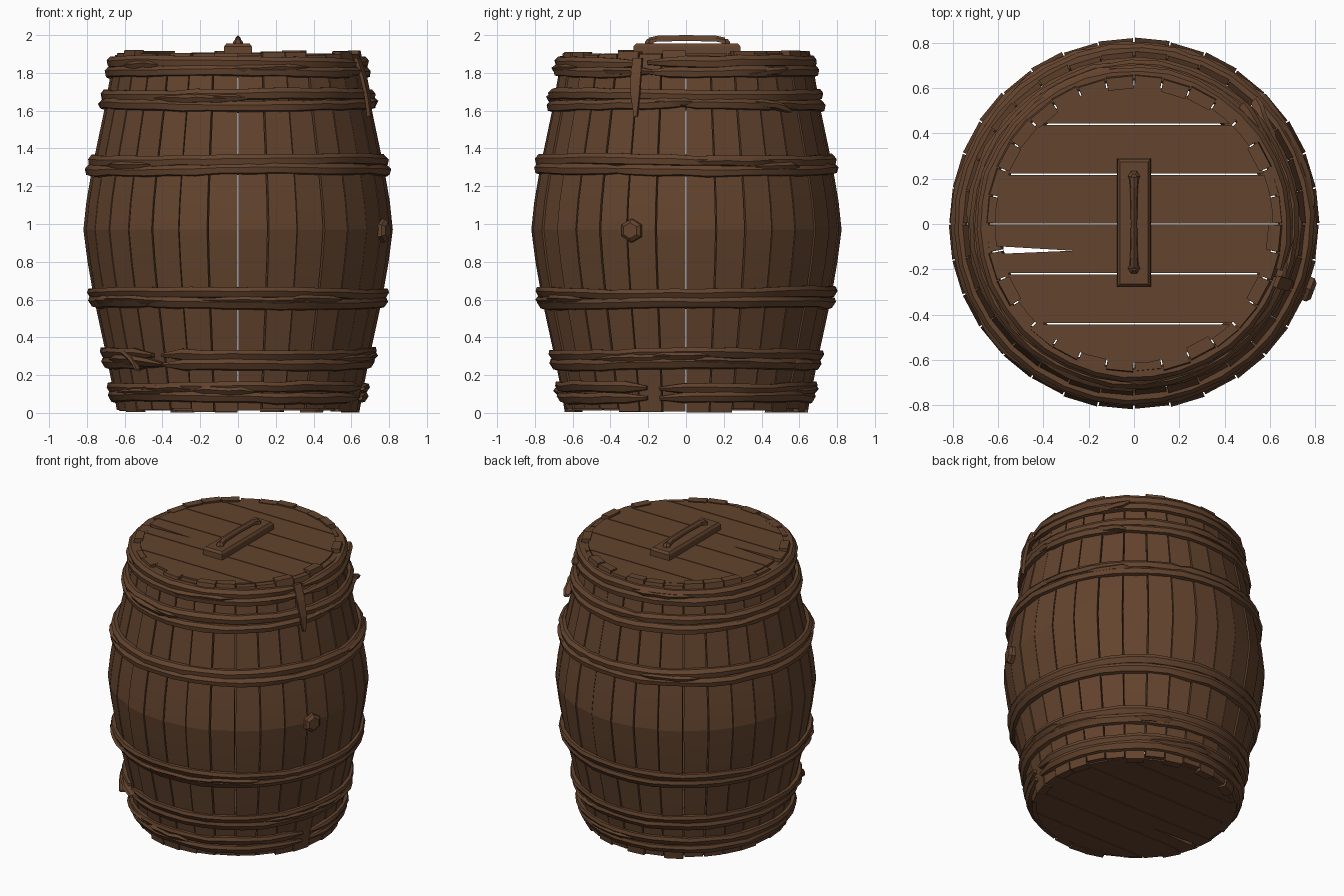
import bpy, bmesh, math, random
from mathutils import Vector

if "Cube" in bpy.data.objects:
    bpy.data.objects.remove(bpy.data.objects["Cube"])

random.seed(4)
wood = bpy.data.materials.new("brown_wood")
wood.diffuse_color = (0.125, 0.057, 0.027, 1)
wood.use_nodes = True
wood.node_tree.nodes["Principled BSDF"].inputs["Base Color"].default_value = wood.diffuse_color

PROFILE = [(0.01, .645), (.15, .67), (.3, .70), (.6, .765), (.8, .80), (.97, .822),
           (1.12, .806), (1.3, .775), (1.6, .712), (1.77, .682), (1.91, .655)]
TAU = 2 * math.pi


def radius(z):
    z = min(max(z, .011), 1.909)
    for (z0, r0), (z1, r1) in zip(PROFILE, PROFILE[1:]):
        if z <= z1:
            return r0 + (r1 - r0) * (z - z0) / (z1 - z0)


def polar(r, a, z):
    return Vector((r * math.cos(a), r * math.sin(a), z))


def loft(bm, rings):
    """Skin closed cross-sections and cap both ends."""
    vs = [[bm.verts.new(p) for p in ring] for ring in rings]
    n = len(vs[0])
    for a, b in zip(vs, vs[1:]):
        for i in range(n):
            bm.faces.new((a[i], a[(i + 1) % n], b[(i + 1) % n], b[i]))
    bm.faces.new(vs[0][::-1])
    bm.faces.new(vs[-1])


def finish(bm, name, smooth=None):
    bmesh.ops.recalc_face_normals(bm, faces=bm.faces)
    me = bpy.data.meshes.new(name)
    bm.to_mesh(me)
    bm.free()
    me.materials.append(wood)
    ob = bpy.data.objects.new(name, me)
    bpy.context.collection.objects.link(ob)
    if smooth:
        bpy.ops.object.select_all(action='DESELECT')
        ob.select_set(True)
        bpy.context.view_layer.objects.active = ob
        bpy.ops.object.shade_smooth_by_angle(angle=math.radians(smooth))
    return ob


# staves: curved planks with narrow gaps and uneven ends
bm = bmesh.new()
N = 32
for i in range(N):
    a0, a1 = TAU * i / N, TAU * (i + 1) / N
    top, bot = random.uniform(1.885, 1.92), random.uniform(0.0, .025)
    dr = random.uniform(-.006, .003)
    rings = []
    for k, (z, r) in enumerate(PROFILE):
        z = bot if k == 0 else top if k == len(PROFILE) - 1 else z
        g = .0035 / r
        r += dr
        rings.append([polar(r, a0 + g, z), polar(r, a1 - g, z),
                      polar(r - .055, a1 - g, z), polar(r - .055, a0 + g, z)])
    loft(bm, rings)
finish(bm, "staves", 8)


# hoops: pairs of split-wood strands with tapered, overlapping ends
def strand(bm, z, a0, a1, h, thick, drop=0, flare=0, taper=.12):
    steps = max(5, round((a1 - a0) / TAU * 34))
    ph = random.uniform(0, TAU)
    rings = []
    for i in range(steps + 1):
        t = i / steps
        a = a0 + (a1 - a0) * t
        end = min(1, .35 + min(t, 1 - t) / taper)
        zc = z + .006 * math.sin(2 * a + ph) + random.uniform(-.004, .004) - drop * t * t
        hh = h * end * random.uniform(.9, 1.1)
        th = thick * random.uniform(.85, 1.15) * (.5 + .5 * end)
        f = flare * t * t
        lo, hi = zc - hh / 2, zc + hh / 2
        rings.append([polar(radius(lo) - .015 + f, a, lo),
                      polar(radius(lo) + th * .6 + f, a, lo + hh * .15),
                      polar(radius(zc) + th + f, a, zc + hh * .15),
                      polar(radius(hi) + th * .6 + f, a, hi),
                      polar(radius(hi) - .015 + f, a, hi)])
    loft(bm, rings)


D = math.radians
# name, height, break angle (degrees), break width (negative = overlap)
for name, z, brk, gap in [("bottom_hoop", .105, -15, 6), ("lower_hoop", .28, -127, 5),
                          ("lower_belly_hoop", .605, -80, -14), ("upper_belly_hoop", 1.31, 22, -12),
                          ("upper_hoop", 1.655, 48, -8), ("top_hoop", 1.83, -19, 3)]:
    bm = bmesh.new()
    for s in (-1, 1):
        b = brk + (0 if gap > 0 else s * 50)
        strand(bm, z + s * .026, D(b + gap / 2), D(b + 360 - gap / 2), .062, .03, taper=.02)
    # short strips woven over the hoop
    for k in range(4):
        a = random.uniform(0, TAU)
        strand(bm, z + random.uniform(-.02, .02), a, a + random.uniform(.3, .8), .045, .037, taper=.3)
    finish(bm, name, 25)

# loose splinters sprung from broken hoops
bm = bmesh.new()
strand(bm, .275, D(-162), D(-124), .055, .04, drop=.03, flare=.015, taper=.3)
strand(bm, .31, D(-150), D(-136), .045, .035, drop=.09, flare=.05, taper=.3)
strand(bm, 1.64, D(30), D(46), .045, .035, drop=.05, flare=.05, taper=.3)
strand(bm, 1.80, D(28), D(48), .04, .03, drop=-.03, flare=.04, taper=.3)
finish(bm, "loose_splinters", 25)

# strip hanging down from the break in the top hoop
bm = bmesh.new()
rings = []
for z, w, out in [(1.88, .025, .03), (1.78, .026, .045), (1.68, .022, .048), (1.57, .008, .035)]:
    a = D(-22) + (1.88 - z) * .06
    r = radius(z)
    rings.append([polar(r + out, a - w / r, z), polar(r + out, a + w / r, z),
                  polar(r + out - .02, a + w / r, z), polar(r + out - .02, a - w / r, z)])
loft(bm, rings)
finish(bm, "hanging_strip")


# lid and base: planks clipped to a circle
def plank_disc(name, z0, z1, crack_sign):
    bm = bmesh.new()
    R, W = .615, .22
    for k in range(-3, 3):
        y0 = max(k * W + .003, -R + .004)
        y1 = min((k + 1) * W - .003, R - .004)
        ys = [y0 + (y1 - y0) * j / 5 for j in range(6)]
        right = [(math.sqrt(R * R - y * y), y) for y in ys]
        left = [(-x, y) for x, y in reversed(right)]
        if k == -1:  # pointed crack in one plank
            left[2:4] = [(left[2][0], -.098), (-.27, -.118), (left[3][0], -.132)]
        pts = [(x * crack_sign, y) for x, y in right + left]
        loft(bm, [[Vector((x, y, z)) for x, y in pts] for z in (z0, z1)])
    finish(bm, name)


plank_disc("lid", 1.86, 1.903, 1)
plank_disc("base", .012, .05, 1)

# handle plate with slightly chamfered top
bm = bmesh.new()
loft(bm, [[Vector((sx * w, .005 + sy * l, z)) for sx, sy in ((-1, -1), (1, -1), (1, 1), (-1, 1))]
          for z, w, l in ((1.89, .075, .285), (1.94, .073, .283), (1.955, .062, .27))])
finish(bm, "handle_plate")

# low arched grip with a ridged top
bm = bmesh.new()
rings = []
for y, z, w in [(-.205, 1.945, .026), (-.195, 1.968, .022), (-.15, 1.978, .017),
                (0, 1.981, .014), (.16, 1.978, .017), (.205, 1.968, .022), (.215, 1.945, .026)]:
    rings.append([Vector((-w, y, z - .012)), Vector((w, y, z - .012)),
                  Vector((w * .8, y, z + .006)), Vector((0, y, z + .019)), Vector((-w * .8, y, z + .006))])
loft(bm, rings)
finish(bm, "grip")
bm = bmesh.new()
for y in (-.195, .21):
    loft(bm, [[Vector((r * math.cos(TAU * i / 6), y + r * math.sin(TAU * i / 6), z)) for i in range(6)]
              for z, r in ((1.94, .03), (1.965, .025), (1.98, .012))])
finish(bm, "grip_ends")

# bung plugged into the side
bm = bmesh.new()
a = D(-20.5)
out = Vector((math.cos(a), math.sin(a), 0))
side = Vector((-math.sin(a), math.cos(a), 0))
up = Vector((0, 0, 1))
loft(bm, [[out * d + up * .965 + (side * math.cos(TAU * i / 6 + .5) + up * math.sin(TAU * i / 6 + .5)) * r
           for i in range(6)] for d, r in ((.77, .065), (.832, .062), (.848, .042))])
finish(bm, "bung")
